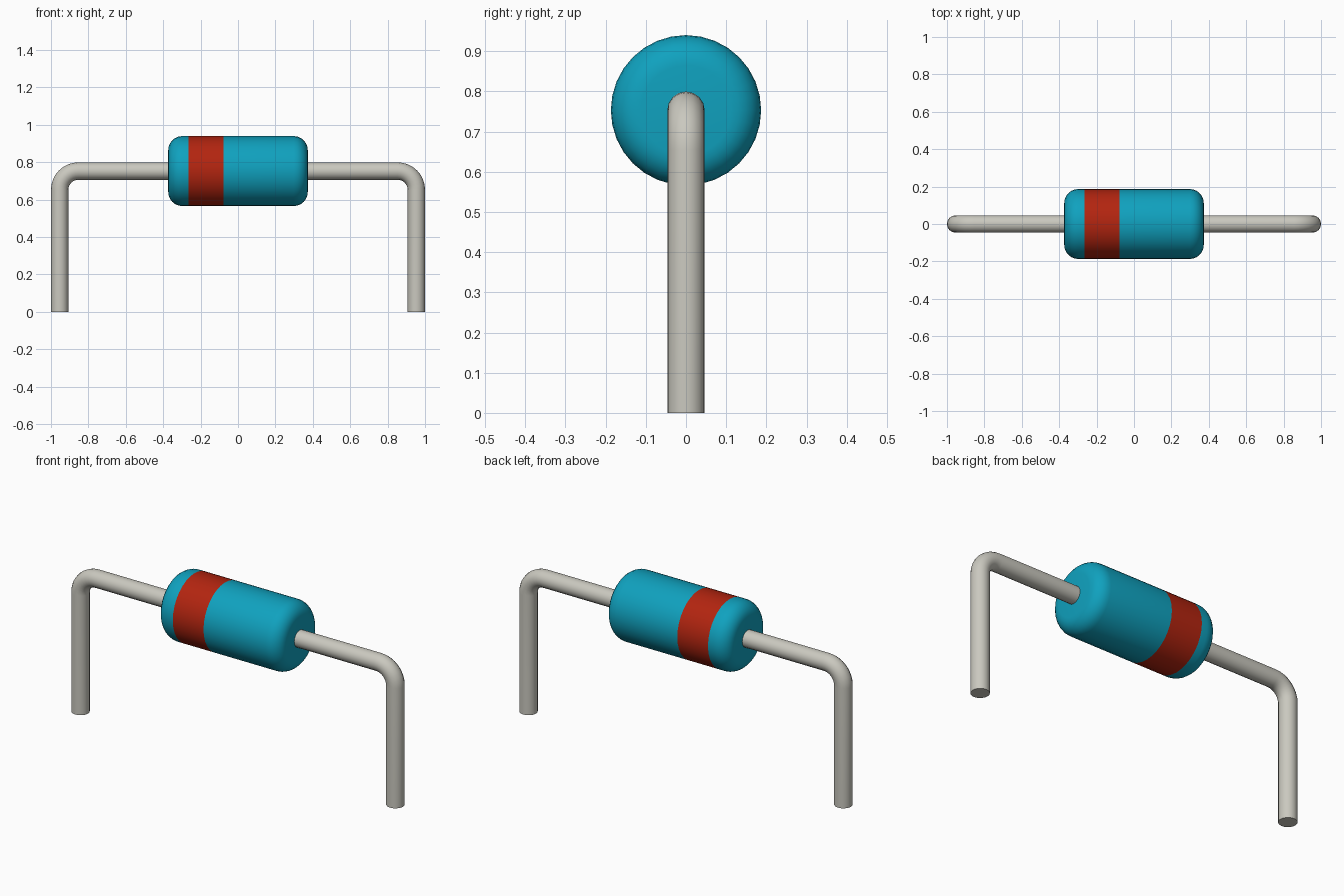
import bpy, bmesh, math
from mathutils import Vector

cube = bpy.data.objects.get("Cube")
if cube:
    bpy.data.objects.remove(cube, do_unlink=True)

AXIS_Z = 0.753           # height of the body axis
BODY_R, BODY_HALF = 0.187, 0.373
FILLET = 0.075
BAND = (-0.264, -0.078)  # band limits along x
WIRE_R = 0.0465
BEND_R = 0.1


def material(name, colour):
    mat = bpy.data.materials.new(name)
    mat.use_nodes = True
    rgba = (*colour, 1)
    mat.diffuse_color = rgba
    mat.node_tree.nodes["Principled BSDF"].inputs["Base Color"].default_value = rgba
    return mat


def arc(cx, cz, radius, start, end, steps):
    angles = [math.radians(start + (end - start) * i / steps) for i in range(steps + 1)]
    return [Vector((cx + radius * math.cos(a), 0, cz + radius * math.sin(a))) for a in angles]


def smooth(obj):
    bpy.ops.object.select_all(action="DESELECT")
    obj.select_set(True)
    bpy.context.view_layer.objects.active = obj
    bpy.ops.object.shade_smooth_by_angle(angle=math.radians(35))


teal = material("teal coating", (0.005, 0.36, 0.52))
red = material("red band", (0.45, 0.018, 0.005))
metal = material("pale grey metal", (0.59, 0.58, 0.52))


# Body: rounded cylinder turned around the x axis, with a painted band
def build_body():
    inner_x, inner_r = BODY_HALF - FILLET, BODY_R - FILLET
    profile = [Vector((-BODY_HALF, 0, 0))]
    profile += arc(-inner_x, inner_r, FILLET, 180, 90, 6)
    profile += [Vector((x, 0, BODY_R)) for x in BAND]
    profile += arc(inner_x, inner_r, FILLET, 90, 0, 6)
    profile.append(Vector((BODY_HALF, 0, 0)))

    bm = bmesh.new()
    verts = [bm.verts.new(p) for p in profile]
    edges = [bm.edges.new(pair) for pair in zip(verts, verts[1:])]
    bmesh.ops.spin(bm, geom=verts + edges, cent=(0, 0, 0), axis=(1, 0, 0),
                   angle=math.tau, steps=32)
    bmesh.ops.remove_doubles(bm, verts=bm.verts, dist=0.0005)
    bmesh.ops.recalc_face_normals(bm, faces=bm.faces)
    for face in bm.faces:
        if BAND[0] < face.calc_center_median().x < BAND[1]:
            face.material_index = 1
    mesh = bpy.data.meshes.new("body")
    bm.to_mesh(mesh)
    bm.free()
    mesh.materials.append(teal)
    mesh.materials.append(red)
    body = bpy.data.objects.new("body", mesh)
    body.location.z = AXIS_Z
    bpy.context.collection.objects.link(body)
    smooth(body)


# Lead: round wire running out of the body and bending down to the ground
def build_lead(name, side):
    leg_x = 1 - WIRE_R
    path = [Vector((BODY_HALF - 0.05, 0, AXIS_Z))]
    path += arc(leg_x - BEND_R, AXIS_Z - BEND_R, BEND_R, 90, 0, 8)
    path.append(Vector((leg_x, 0, 0)))

    curve = bpy.data.curves.new(name, "CURVE")
    curve.dimensions = "3D"
    curve.bevel_depth = WIRE_R
    curve.bevel_resolution = 6
    curve.use_fill_caps = True
    spline = curve.splines.new("POLY")
    spline.points.add(len(path) - 1)
    for point, p in zip(spline.points, path):
        point.co = (side * p.x, p.y, p.z, 1)
    curve.materials.append(metal)
    lead = bpy.data.objects.new(name, curve)
    bpy.context.collection.objects.link(lead)
    bpy.ops.object.select_all(action="DESELECT")
    lead.select_set(True)
    bpy.context.view_layer.objects.active = lead
    bpy.ops.object.convert(target="MESH")
    lead = bpy.context.view_layer.objects.active

    # Weld the end caps to the tube
    bm = bmesh.new()
    bm.from_mesh(lead.data)
    bmesh.ops.remove_doubles(bm, verts=bm.verts, dist=0.0005)
    bmesh.ops.recalc_face_normals(bm, faces=bm.faces)
    bm.to_mesh(lead.data)
    bm.free()
    smooth(lead)


build_body()
for name, side in (("left_lead", 1), ("right_lead", -1)):
    build_lead(name, side)
